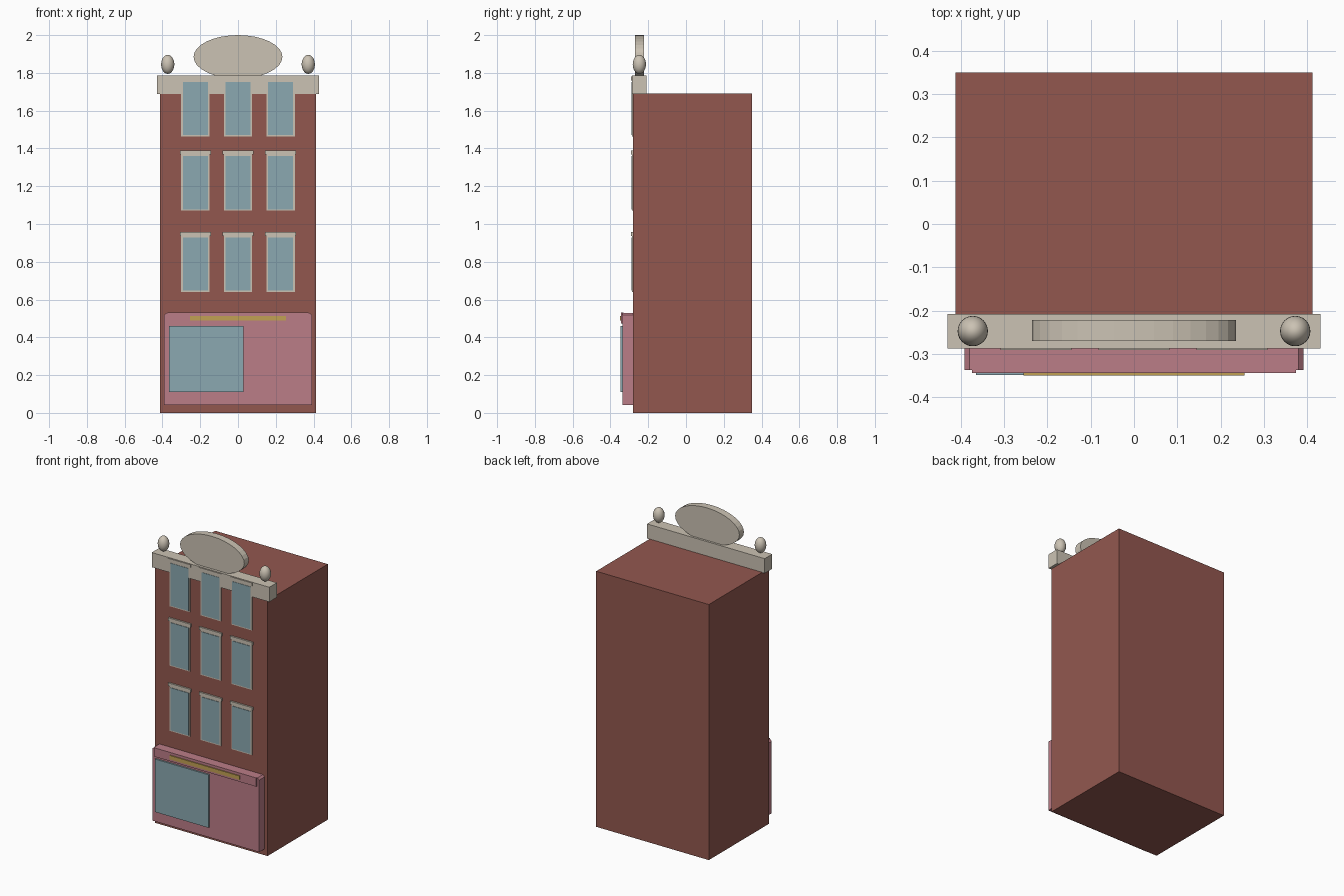
import bpy, bmesh
from math import cos, sin, tau

if "Cube" in bpy.data.objects:
    bpy.data.objects.remove(bpy.data.objects["Cube"])


def material(name, r, g, b):
    # display colour (0-255) converted to linear
    m = bpy.data.materials.new(name)
    m.diffuse_color = [(c / 255) ** 2.2 for c in (r, g, b)] + [1]
    m.use_nodes = True
    m.node_tree.nodes["Principled BSDF"].inputs["Base Color"].default_value = m.diffuse_color
    return m


BRICK = material("brick", 145, 88, 80)
STONE = material("stone", 202, 193, 178)
GLASS = material("glass", 138, 167, 175)
PINK = material("pink_paint", 186, 124, 134)
GOLD = material("gold", 192, 160, 84)


def prism(name, profile, y0, y1, mat):
    """Extrude an x-z outline from y0 (front) to y1 (back)."""
    bm = bmesh.new()
    face = bm.faces.new([bm.verts.new((x, y0, z)) for x, z in profile])
    ext = bmesh.ops.extrude_face_region(bm, geom=[face])
    moved = [v for v in ext["geom"] if isinstance(v, bmesh.types.BMVert)]
    bmesh.ops.translate(bm, verts=moved, vec=(0, y1 - y0, 0))
    bmesh.ops.recalc_face_normals(bm, faces=bm.faces)
    mesh = bpy.data.meshes.new(name)
    bm.to_mesh(mesh)
    bm.free()
    mesh.materials.append(mat)
    ob = bpy.data.objects.new(name, mesh)
    bpy.context.collection.objects.link(ob)
    return ob


def box(name, x0, x1, y0, y1, z0, z1, mat):
    return prism(name, [(x0, z0), (x1, z0), (x1, z1), (x0, z1)], y0, y1, mat)


WALL = -0.28  # front wall plane

# Main building block
box("building_body", -0.412, 0.412, WALL, 0.35, 0, 1.69, BRICK)

# Windows: three columns on three floors
for floor, z in enumerate((0.64, 1.071, 1.464), 1):
    for col, x in zip(("left", "middle", "right"), (-0.226, 0, 0.226)):
        tag = f"{col}_{floor}"
        box("window_frame_" + tag, x - 0.075, x + 0.075, -0.286, WALL + 0.01, z, z + 0.297, STONE)
        box("window_glass_" + tag, x - 0.066, x + 0.066, -0.289, WALL + 0.01, z + 0.007, z + 0.288, GLASS)
        box("window_lintel_" + tag, x - 0.082, x + 0.082, -0.291, WALL + 0.01, z + 0.297, z + 0.317, STONE)

# Shopfront with clipped top corners, fascia, gold strip and display window
c = 0.012
prism("shopfront", [(-0.391, 0.042), (0.391, 0.042), (0.391, 0.53 - c), (0.391 - c, 0.53),
                    (c - 0.391, 0.53), (-0.391, 0.53 - c)], -0.337, WALL + 0.01, PINK)
box("shop_fascia", -0.374, 0.374, -0.344, -0.33, 0.473, 0.531, PINK)
box("fascia_strip", -0.255, 0.255, -0.35, -0.335, 0.488, 0.514, GOLD)
box("shop_window", -0.365, 0.028, -0.348, -0.33, 0.11, 0.46, GLASS)

# Parapet and oval crest
box("parapet", -0.43, 0.43, -0.287, -0.208, 1.688, 1.785, STONE)
oval = [(0.235 * cos(tau * i / 32), 1.885 + 0.115 * sin(tau * i / 32)) for i in range(32)]
prism("oval_crest", oval, -0.27, -0.222, STONE)

# Egg-shaped finials
for side, x in (("left", -0.372), ("right", 0.372)):
    bpy.ops.mesh.primitive_uv_sphere_add(segments=24, ring_count=14, radius=1, location=(x, -0.247, 1.845))
    ob = bpy.context.object
    ob.name = "finial_" + side
    ob.scale = (0.035, 0.035, 0.05)
    ob.data.materials.append(STONE)
    bpy.ops.object.shade_smooth()
